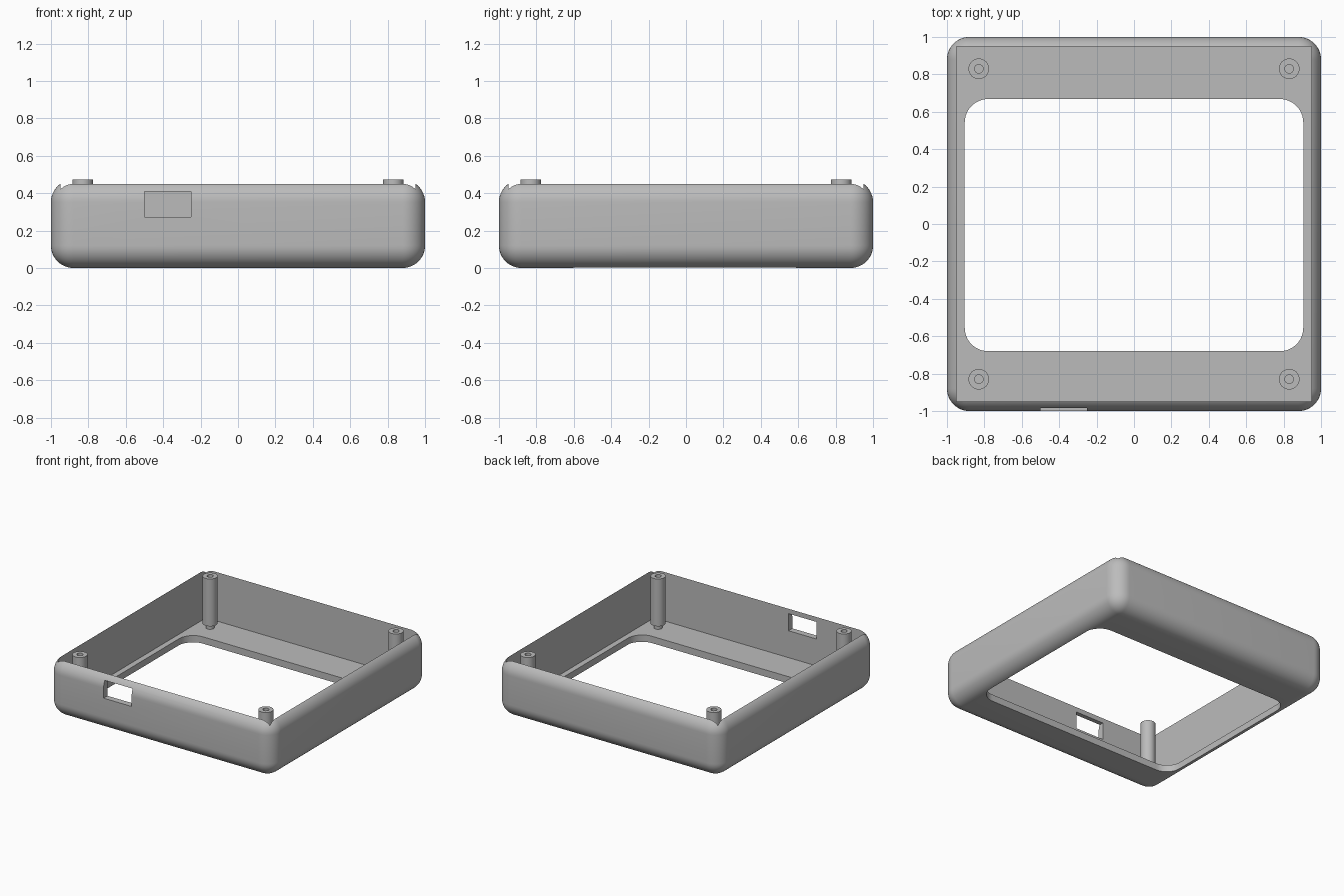
import bpy, bmesh, math
from mathutils import Matrix, Vector

if "Cube" in bpy.data.objects:
    bpy.data.objects.remove(bpy.data.objects["Cube"])

HEIGHT, FLOOR, WALL, ROUND = 0.472, 0.055, 0.05, 0.12

grey = bpy.data.materials.new("plain_grey")
grey.use_nodes = True
grey.diffuse_color = (0.5, 0.5, 0.5, 1)
grey.node_tree.nodes["Principled BSDF"].inputs["Base Color"].default_value = (0.5, 0.5, 0.5, 1)


def box(name, low, high, round_by=0, only_vertical=False):
    """Box between two corners, with rounded edges if asked for."""
    low, high = Vector(low), Vector(high)
    bm = bmesh.new()
    bmesh.ops.create_cube(bm, size=1, matrix=Matrix.Translation((low + high) / 2)
                          @ Matrix.Diagonal((*(high - low), 1)))
    if round_by:
        edges = [e for e in bm.edges if not only_vertical
                 or abs(e.verts[0].co.z - e.verts[1].co.z) > 0.01]
        bmesh.ops.bevel(bm, geom=edges, offset=round_by, segments=12,
                        profile=0.5, affect='EDGES', clamp_overlap=True)
    return add_object(name, bm)


def lathe(name, profile, x, y):
    """Turned part from (radius, height) points."""
    bm = bmesh.new()
    verts = [bm.verts.new((r, 0, z)) for r, z in profile]
    edges = [bm.edges.new(pair) for pair in zip(verts, verts[1:])]
    bmesh.ops.spin(bm, geom=verts + edges, cent=(0, 0, 0), axis=(0, 0, 1),
                   angle=math.tau, steps=32)
    bmesh.ops.remove_doubles(bm, verts=bm.verts, dist=0.0001)
    bmesh.ops.recalc_face_normals(bm, faces=bm.faces)
    bmesh.ops.translate(bm, verts=bm.verts, vec=(x, y, 0))
    return add_object(name, bm)


def add_object(name, bm):
    mesh = bpy.data.meshes.new(name)
    bm.to_mesh(mesh)
    bm.free()
    mesh.materials.append(grey)
    obj = bpy.data.objects.new(name, mesh)
    bpy.context.collection.objects.link(obj)
    return obj


def select(obj):
    bpy.ops.object.select_all(action='DESELECT')
    obj.select_set(True)
    bpy.context.view_layer.objects.active = obj


def cut(target, cutter):
    cutter.hide_render = True
    mod = target.modifiers.new("cut", 'BOOLEAN')
    mod.operation, mod.solver, mod.object = 'DIFFERENCE', 'EXACT', cutter
    select(target)
    bpy.ops.object.modifier_apply(modifier=mod.name)
    bpy.data.objects.remove(cutter)


# Rounded shell, hollowed from the top
shell = box("case_shell", (-1, -1, 0), (1, 1, HEIGHT), ROUND)
inner = 1 - WALL
cut(shell, box("cavity_cutter", (-inner, -inner, FLOOR), (inner, inner, 1)))

# Display opening in the floor and port opening in the front wall
cut(shell, box("window_cutter", (-0.905, -0.68, -0.2), (0.905, 0.668, 0.2), 0.125, True))
cut(shell, box("port_cutter", (-0.5, -1.1, 0.272), (-0.25, -0.9, 0.41)))

# Corner screw posts with a blind hole and a narrower foot
post_profile = [(0, FLOOR - 0.01), (0.032, FLOOR - 0.01), (0.032, 0.09), (0.055, 0.09),
                (0.055, HEIGHT), (0.023, HEIGHT), (0.023, 0.25), (0, 0.25)]
posts = [lathe(f"{end}_{side}_screw_post", post_profile, sx * 0.83, sy * 0.83)
         for end, sy in (("front", -1), ("back", 1))
         for side, sx in (("right", -1), ("left", 1))]

for obj in [shell] + posts:
    select(obj)
    bpy.ops.object.shade_smooth_by_angle(angle=math.radians(30))
